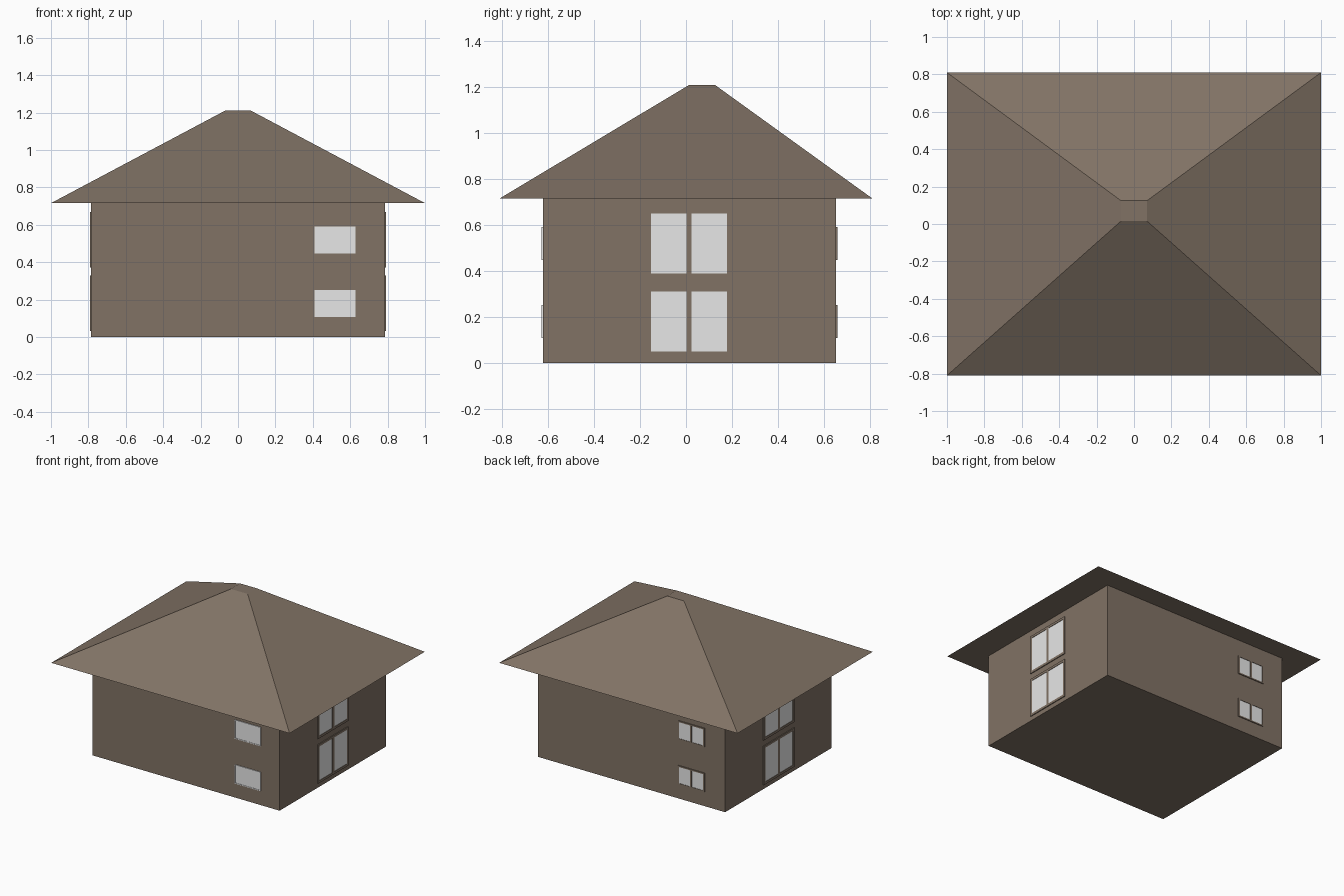
import bpy, bmesh
from mathutils import Vector

if "Cube" in bpy.data.objects:
    bpy.data.objects.remove(bpy.data.objects["Cube"])


def material(name, rgb):
    m = bpy.data.materials.new(name)
    m.diffuse_color = (*rgb, 1)
    m.use_nodes = True
    m.node_tree.nodes["Principled BSDF"].inputs["Base Color"].default_value = m.diffuse_color
    return m


BROWN = material("warm brown", (0.22, 0.17, 0.13))
PALE = material("pale glass", (0.8, 0.8, 0.8))

X, Y0, Y1 = 0.785, -0.622, 0.652      # wall planes
EAVE, TOP = 0.716, 1.21


def finish(name, bm, mat):
    bmesh.ops.recalc_face_normals(bm, faces=bm.faces)
    me = bpy.data.meshes.new(name)
    bm.to_mesh(me)
    bm.free()
    me.materials.append(mat)
    ob = bpy.data.objects.new(name, me)
    bpy.context.collection.objects.link(ob)
    return ob


def add_box(bm, a, b):
    vs = bmesh.ops.create_cube(bm, size=1)["verts"]
    a, b = Vector(a), Vector(b)
    for v in vs:
        v.co = (a + b) / 2 + v.co * (b - a)
    return vs


# Walls
bm = bmesh.new()
add_box(bm, (-X, Y0, 0), (X, Y1, EAVE))
finish("walls", bm, BROWN)

# Hipped roof: a box whose top is drawn in to a small flat cap
bm = bmesh.new()
for v in add_box(bm, (-1, -0.81, EAVE), (1, 0.81, TOP)):
    if v.co.z > 1:
        v.co.x *= 0.07
        v.co.y = 0.125 if v.co.y > 0 else 0.015
finish("roof", bm, BROWN)


def window(name, side, u0, u1, z0, z1, border, gap, frame_mat):
    """Two-pane window; u runs along the wall, d outward from it."""
    def place(u, d, z):
        return {"front": (u, Y0 - d, z), "back": (u, Y1 + d, z),
                "right": (X + d, u, z), "left": (-X - d, u, z)}[side]

    mid = (u0 + u1) / 2
    panes = [(u0 + border, mid - gap / 2), (mid + gap / 2, u1 - border)]
    # Frame: top and bottom rails, two stiles and a mullion
    bm = bmesh.new()
    bars = [(u0, u1, z0, z0 + border), (u0, u1, z1 - border, z1)]
    for a, b in ((u0, u0 + border), (panes[0][1], panes[1][0]), (u1 - border, u1)):
        bars.append((a, b, z0 + border, z1 - border))
    for a, b, c, d in bars:
        add_box(bm, place(a, 0, c), place(b, 0.006, d))
    finish(name + "_frame", bm, frame_mat)
    # Panes
    bm = bmesh.new()
    for a, b in panes:
        add_box(bm, place(a, 0, z0 + border), place(b, 0.003, z1 - border))
    finish(name + "_panes", bm, PALE)


for floor, tall, small in (("lower", (0.033, 0.328), (0.108, 0.252)),
                           ("upper", (0.372, 0.668), (0.448, 0.592))):
    for side in ("left", "right"):
        window(f"{floor}_{side}_window", side, -0.17, 0.197, *tall, 0.018, 0.022, BROWN)
    window(f"{floor}_front_window", "front", 0.41, 0.627, *small, 0.006, 0.008, PALE)
    window(f"{floor}_back_window", "back", -0.614, -0.39, *small, 0.01, 0.012, BROWN)
